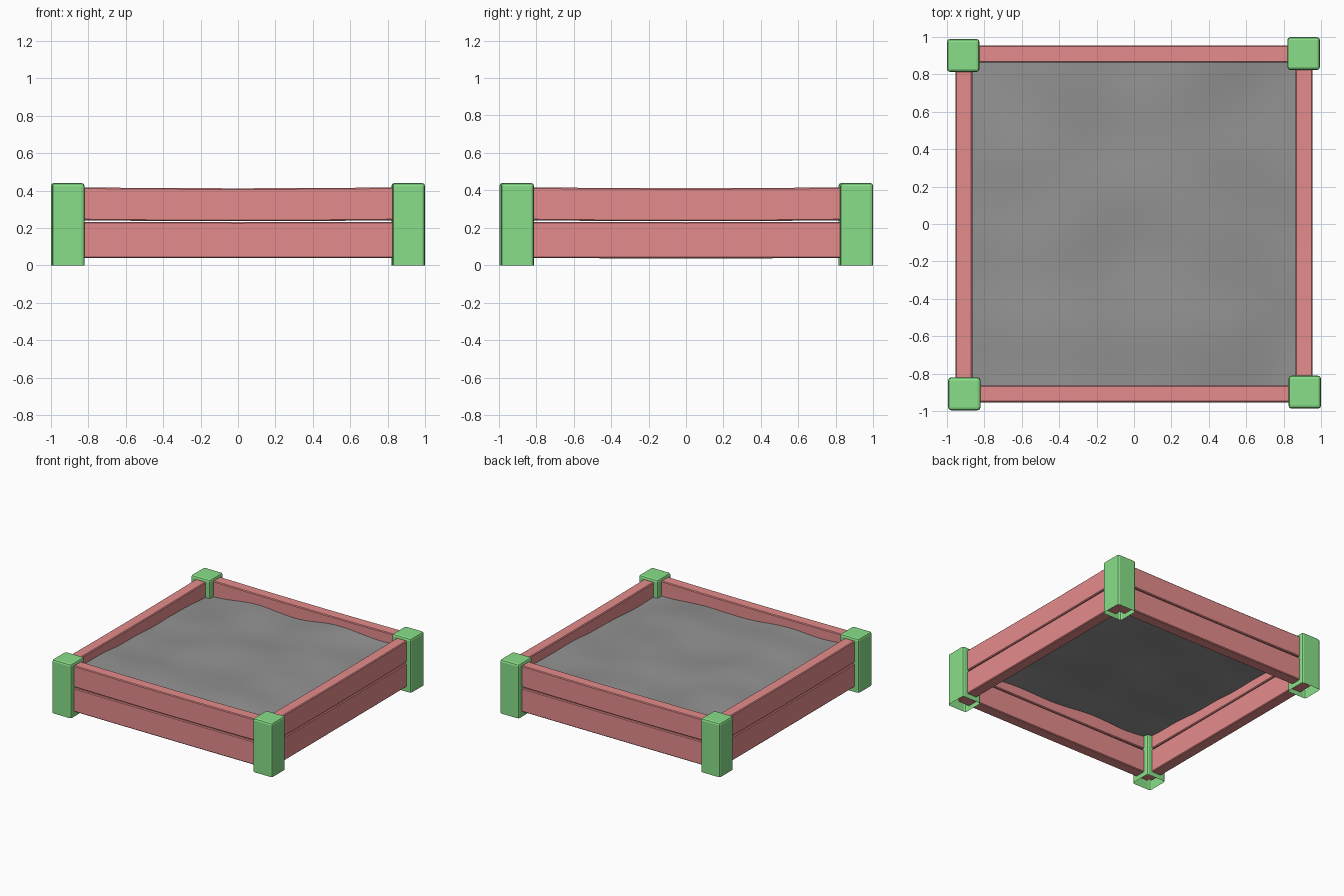
import bpy, bmesh
from math import cos, pi
from mathutils import Vector, Matrix, noise

cube = bpy.data.objects.get("Cube")
if cube:
    bpy.data.objects.remove(cube, do_unlink=True)


def material(name, colour):
    mat = bpy.data.materials.new(name)
    mat.use_nodes = True
    mat.diffuse_color = (*colour, 1)
    mat.node_tree.nodes["Principled BSDF"].inputs["Base Color"].default_value = (*colour, 1)
    return mat


post_green = material("post green", (0.25, 0.74, 0.25))
plank_pink = material("plank pink", (0.78, 0.26, 0.26))
sand_grey = material("sand grey", (0.29, 0.29, 0.29))


def finish(bm, name, mat, angle):
    mesh = bpy.data.meshes.new(name)
    bm.to_mesh(mesh)
    bm.free()
    mesh.materials.append(mat)
    obj = bpy.data.objects.new(name, mesh)
    bpy.context.collection.objects.link(obj)
    bpy.ops.object.select_all(action="DESELECT")
    obj.select_set(True)
    bpy.context.view_layer.objects.active = obj
    bpy.ops.object.shade_smooth_by_angle(angle=angle)


def box(size, centre):
    bm = bmesh.new()
    bmesh.ops.create_cube(bm, size=1)
    bmesh.ops.scale(bm, vec=size, verts=bm.verts)
    bmesh.ops.translate(bm, vec=centre, verts=bm.verts)
    return bm


# Corner posts: rounded caps, open underneath
def post(name, x, y):
    bm = box((0.174, 0.176, 0.44), (x, y, 0.22))
    bottom = [f for f in bm.faces if f.normal.z < -0.5]
    bmesh.ops.delete(bm, geom=bottom, context="FACES_ONLY")
    edges = [e for e in bm.edges if not e.is_boundary]
    bmesh.ops.bevel(bm, geom=edges, offset=0.016, segments=2, profile=0.5, affect="EDGES")
    finish(bm, name, post_green, 0.3)


post("front_right_post", -0.907, -0.908)
post("front_left_post", 0.913, -0.899)
post("back_right_post", -0.913, 0.901)
post("back_left_post", 0.907, 0.911)


# Planks: long boards with softened edges and a slight sag in the middle
def plank(name, centre, turn, low, high, sag):
    bm = box((1.86, 0.091, high - low), (0, 0, (low + high) / 2))
    bmesh.ops.bevel(bm, geom=bm.edges[:], offset=0.006, segments=1, affect="EDGES")
    for i in range(1, 8):
        x = -0.93 + 1.86 * i / 8
        bmesh.ops.bisect_plane(bm, geom=bm.verts[:] + bm.edges[:] + bm.faces[:],
                               plane_co=(x, 0, 0), plane_no=(1, 0, 0))
    for v in bm.verts:
        v.co.z -= sag * max(0, 1 - (v.co.x / 0.93) ** 2)
    bm.transform(Matrix.Translation(centre) @ Matrix.Rotation(turn, 4, "Z"))
    finish(bm, name, plank_pink, 0.4)


for side, centre, turn in (("front", (0, -0.908, 0), 0), ("back", (0, 0.909, 0), 0),
                           ("right", (-0.91, 0, 0), pi / 2), ("left", (0.909, 0, 0), pi / 2)):
    plank(side + "_lower_plank", centre, turn, 0.039, 0.232, 0.001)
    plank(side + "_upper_plank", centre, turn, 0.242, 0.418, 0.006)

# Sand: one gently rippled sheet
bm = bmesh.new()
bmesh.ops.create_grid(bm, x_segments=40, y_segments=40, size=0.9)
for v in bm.verts:
    x, y, _ = v.co
    twist = 0.03 * x * y
    ripple = -0.011 * cos(8.4 * x + 0.8 * y)
    drift = 0.02 * noise.noise(Vector((x * 2, y * 2.6, 3)))
    v.co.z = 0.325 + twist + ripple + drift
finish(bm, "sand", sand_grey, 1.0)
